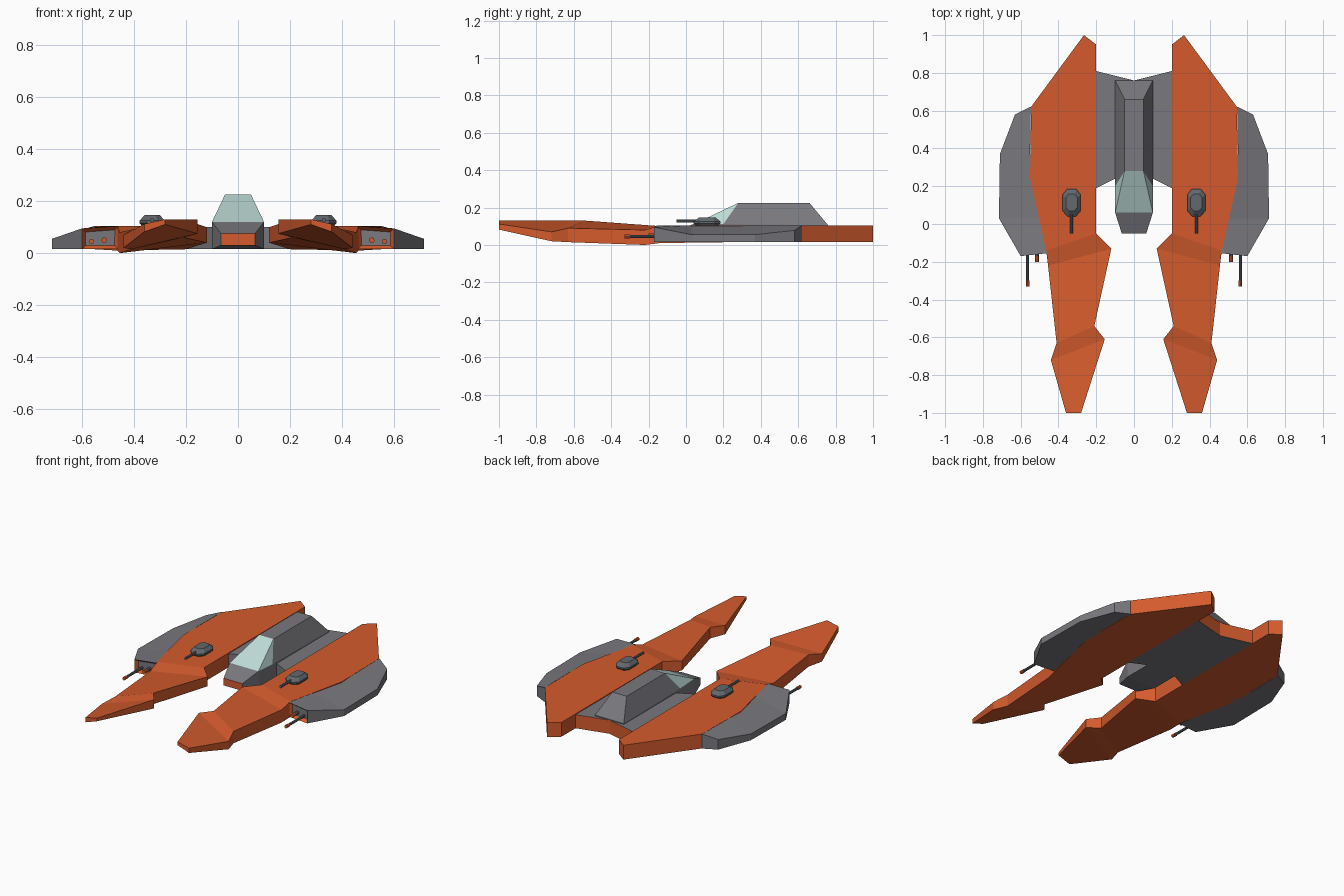
import bpy, bmesh, math
from mathutils import Matrix, Vector

if "Cube" in bpy.data.objects:
    bpy.data.objects.remove(bpy.data.objects["Cube"])


def material(name, rgb):
    m = bpy.data.materials.new(name)
    m.diffuse_color = (*rgb, 1)
    m.use_nodes = True
    m.node_tree.nodes["Principled BSDF"].inputs["Base Color"].default_value = m.diffuse_color
    return m


ORANGE = material("orange paint", (0.66, 0.105, 0.026))
GREY = material("hull grey", (0.19, 0.19, 0.21))
STEEL = material("gun steel", (0.12, 0.14, 0.155))
GLASS = material("canopy glass", (0.52, 0.72, 0.69))


def finish(name, bm, mats, mirror=True, rule=None):
    bmesh.ops.recalc_face_normals(bm, faces=bm.faces)
    if rule:
        bm.normal_update()
        rule(bm)
    me = bpy.data.meshes.new(name)
    bm.to_mesh(me)
    bm.free()
    for m in mats:
        me.materials.append(m)
    ob = bpy.data.objects.new(name, me)
    bpy.context.collection.objects.link(ob)
    if mirror:
        ob.modifiers.new("mirror", 'MIRROR')
    return ob


def loft(rings):
    """Closed skin through rings with equal point counts."""
    bm = bmesh.new()
    vs = [[bm.verts.new(p) for p in r] for r in rings]
    n = len(vs[0])
    for a, b in zip(vs, vs[1:]):
        for i in range(n):
            j = (i + 1) % n
            bm.faces.new((a[i], a[j], b[j], b[i]))
    bm.faces.new(vs[0])
    bm.faces.new(vs[-1])
    return bm


def stations(rows):
    """Row: inner x, y, top, bottom, then outer x, y, top, bottom."""
    return loft([[(a, b, c), (e, f, g), (e, f, h), (a, b, d)]
                 for a, b, c, d, e, f, g, h in rows])


# Orange side hulls with the forward prongs
finish("side_hull", stations([
    (0.20, 0.95, .105, .015, 0.265, 1.00, .105, .015),
    (0.20, 0.62, .105, .015, 0.545, 0.62, .105, .015),
    (0.20, 0.24, .105, .015, 0.55, 0.24, .105, .015),
    (0.20, -0.05, .105, .015, 0.465, -0.14, .105, .010),
    (0.12, -0.13, .100, .040, 0.455, -0.22, .080, .000),
    (0.21, -0.54, .130, .060, 0.41, -0.63, .090, .015),
    (0.155, -0.61, .130, .075, 0.44, -0.72, .070, .020),
    (0.28, -1.00, .130, .110, 0.36, -1.00, .112, .082),
]), [ORANGE])


# Grey outer wings with an orange recessed gun port at the front
def gun_port(bm):
    front = min(bm.faces, key=lambda f: f.calc_center_median().y)
    front.material_index = 1
    bmesh.ops.inset_region(bm, faces=[front], thickness=0.02)
    front.material_index = 0
    bmesh.ops.translate(bm, verts=front.verts, vec=(0, 0.02, 0))


finish("wing", stations([
    (0.54, 0.62, .105, .015, 0.55, 0.62, .105, .015),
    (0.547, 0.58, .105, .015, 0.63, 0.58, .078, .015),
    (0.55, 0.37, .105, .015, 0.71, 0.37, .055, .015),
    (0.49, 0.03, .105, .015, 0.715, 0.03, .055, .015),
    (0.46, -0.155, .104, .015, 0.60, -0.17, .095, .015),
]), [GREY, ORANGE], rule=gun_port)


# Centre deck with an orange rear edge
def rear_orange(bm):
    for f in bm.faces:
        f.material_index = int(f.normal.y > 0.5)


deck = [(-.2, .81), (0, .76), (.2, .81), (.2, .19), (.1, .24), (-.1, .24), (-.2, .19)]
finish("centre_deck", loft([[(x, y, z) for x, y in deck] for z in (.015, .10)]),
       [GREY, ORANGE], False, rear_orange)

# Cockpit spine: faceted body with glass canopy and orange nose plate
bm = bmesh.new()
pts = [(.065, -.05, .03), (.065, -.05, .075), (.1, .06, .015), (.1, .06, .12),
       (.1, .2, .112), (.05, .28, .225), (.05, .66, .225), (.1, .76, .105), (.1, .76, .015)]
R = [bm.verts.new(p) for p in pts]
L = [bm.verts.new((-x, y, z)) for x, y, z in pts]
for a, b, mi in ((0, 1, 1), (1, 3, 0), (3, 5, 2), (5, 6, 0), (6, 7, 0), (7, 8, 0), (8, 2, 0), (2, 0, 0)):
    bm.faces.new((R[a], R[b], L[b], L[a])).material_index = mi
for S in (R, L):
    for ids, mi in (((0, 1, 3, 2), 0), ((3, 4, 5), 2), ((4, 5, 6, 7), 0), ((2, 3, 4, 7, 8), 0)):
        bm.faces.new([S[i] for i in ids]).material_index = mi
finish("cockpit", bm, [GREY, ORANGE, GLASS], False)

# Turret bodies: long octagons, wide at the waist
outline = [(.022, -.075), (.048, -.045), (.048, .04), (.025, .07)]
outline += [(-x, y) for x, y in reversed(outline)]
finish("turret", loft([[(.33 + x * s, .115 + y * s, z) for x, y in outline]
                       for s, z in ((.75, .10), (1, .115), (1, .125), (.62, .146))]), [STEEL])


def barrel(name, x, z, y0, y1, r, mat):
    b = bmesh.new()
    rot = Matrix.Translation(Vector((x, (y0 + y1) / 2, z))) @ Matrix.Rotation(math.pi / 2, 4, 'X')
    bmesh.ops.create_cone(b, cap_ends=True, segments=8, radius1=r, radius2=r,
                          depth=abs(y1 - y0), matrix=rot)
    finish(name, b, [mat])


# Turret barrels and wing guns with orange muzzles
barrel("turret_barrel", .33, .127, .06, -.05, .008, STEEL)
barrel("long_gun", .563, .045, -.13, -.30, .008, STEEL)
barrel("long_gun_muzzle", .563, .045, -.30, -.33, .010, ORANGE)
barrel("short_gun", .514, .05, -.13, -.17, .010, STEEL)
barrel("short_gun_muzzle", .514, .05, -.17, -.20, .011, ORANGE)
